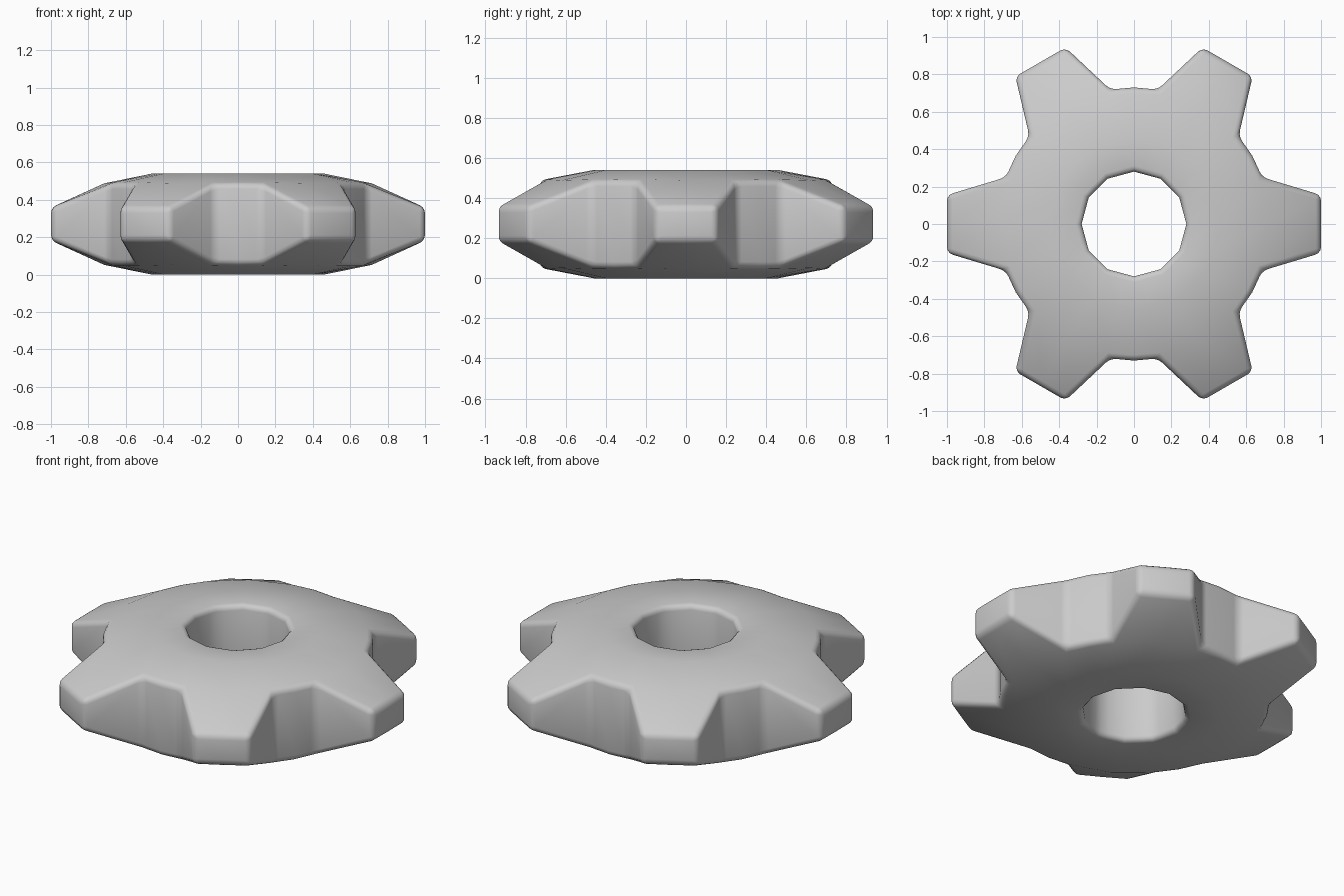
import bpy, bmesh
from math import cos, sin, pi, radians, atan2, degrees

if "Cube" in bpy.data.objects:
    bpy.data.objects.remove(bpy.data.objects["Cube"])

MID = 0.27  # half the total height

def polar(r, deg):
    return (r * cos(radians(deg)), r * sin(radians(deg)))

def twelve_gon(r, deg):
    # point on a 12-sided ring in direction deg (corners every 30 degrees)
    local = deg % 30 - 15
    return polar(r * cos(pi / 12) / cos(radians(local)), deg)

bm = bmesh.new()
def both(xy, h):
    # matching top and bottom vertices
    return [bm.verts.new((xy[0], xy[1], MID + s * h)) for s in (1, -1)]

# columns around the gear: tooth centre, tooth root, valley centre, next root
hole, plateau, root, tip = [], [], [], []
for k in range(6):
    for j, a in enumerate((0, 20, 30, 40)):
        d = 60 * k + a
        hole.append(both(twelve_gon(0.28, d), 0.27))
        plateau.append(both(twelve_gon(0.46, d), 0.27))
        root.append(both(polar(0.715 if j == 0 else 0.73, d), 0.218))
        if j == 2:
            tip.append(None)
        else:
            t = {0: 0, 1: 0.155, 3: -0.155}[j]
            base = 60 * k + (60 if j == 3 else 0)
            r, off = (1 + t * t) ** 0.5, degrees(atan2(t, 1))
            tip.append(both(polar(r, base + off), 0.088))

N = 24
for i in range(N):
    n = (i + 1) % N
    for s in (0, 1):
        bm.faces.new((hole[i][s], plateau[i][s], plateau[n][s], hole[n][s]))
        bm.faces.new((plateau[i][s], root[i][s], root[n][s], plateau[n][s]))
    # bore wall
    bm.faces.new((hole[i][0], hole[n][0], hole[n][1], hole[i][1]))
    if tip[i] and tip[n]:
        # tooth top, bottom and tip
        for s in (0, 1):
            bm.faces.new((root[i][s], tip[i][s], tip[n][s], root[n][s]))
        bm.faces.new((tip[i][0], tip[n][0], tip[n][1], tip[i][1]))
    else:
        # valley wall between teeth
        bm.faces.new((root[i][0], root[n][0], root[n][1], root[i][1]))
    if i % 4 in (1, 3):
        # tooth flank
        bm.faces.new((root[i][0], tip[i][0], tip[i][1], root[i][1]))
bmesh.ops.recalc_face_normals(bm, faces=bm.faces)

mesh = bpy.data.meshes.new("gear")
bm.to_mesh(mesh)
bm.free()
gear = bpy.data.objects.new("gear", mesh)
bpy.context.collection.objects.link(gear)

# softened edges
bev = gear.modifiers.new("soft_edges", 'BEVEL')
bev.width = 0.03
bev.segments = 3
bev.limit_method = 'ANGLE'
bev.angle_limit = radians(33)

bpy.context.view_layer.objects.active = gear
gear.select_set(True)
bpy.ops.object.modifier_apply(modifier=bev.name)
bpy.ops.object.shade_smooth_by_angle(angle=radians(40))
